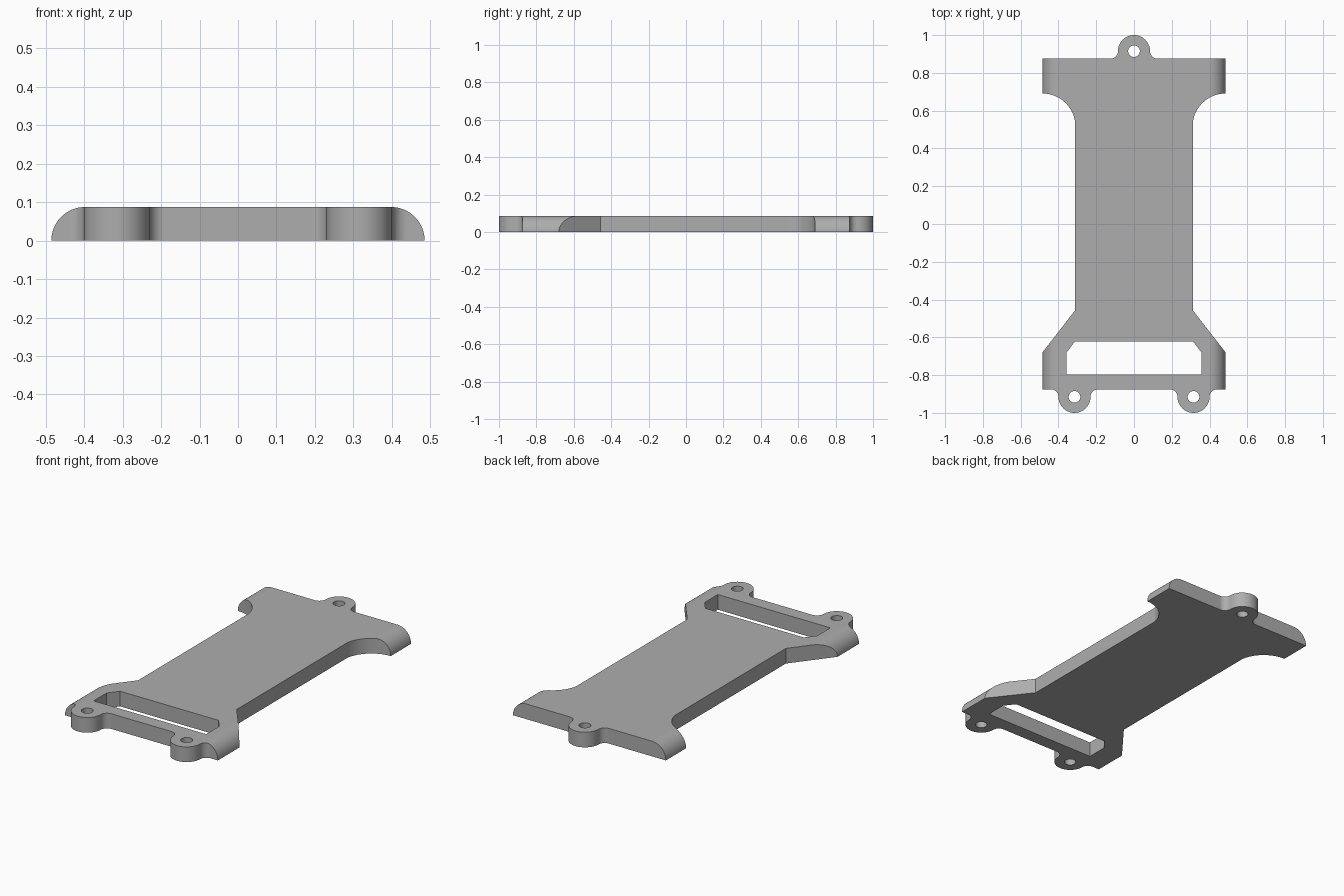
import bpy, bmesh, math
from mathutils import Vector

cube = bpy.data.objects.get("Cube")
if cube:
    bpy.data.objects.remove(cube, do_unlink=True)

HEIGHT = 0.087
HALF = 0.485
EDGE = 0.875
LUG_Y = 0.915
LUG_R = 0.085
FILLET = EDGE - LUG_Y
FILLET_R = abs(FILLET)
HOLES = [(0, LUG_Y), (0.315, -LUG_Y), (-0.315, -LUG_Y)]

grey = bpy.data.materials.new("plain grey")
grey.use_nodes = True
colour = (0.42, 0.42, 0.42, 1)
grey.diffuse_color = colour
grey.node_tree.nodes["Principled BSDF"].inputs["Base Color"].default_value = colour


def arc(cx, cy, r, start, end, n=16):
    angles = [math.radians(start + (end - start) * i / n) for i in range(n + 1)]
    return [(cx + r * math.cos(a), cy + r * math.sin(a)) for a in angles]


def mirrored(half):
    """Close a right-hand outline with its left-hand reflection."""
    return half + [(-x, y) for x, y in reversed(half) if x > 1e-5]


def prism(name, points, to_3d, low, high):
    """Extrude a flat outline between two depths."""
    bm = bmesh.new()
    verts = []
    for x, y in points:
        co = Vector(to_3d(x, y, low))
        if not verts or (co - verts[-1].co).length > 1e-5:
            verts.append(bm.verts.new(co))
    face = bm.faces.new(verts)
    shift = Vector(to_3d(0, 0, high)) - Vector(to_3d(0, 0, low))
    grown = bmesh.ops.extrude_face_region(bm, geom=[face])["geom"]
    bmesh.ops.translate(bm, vec=shift,
                        verts=[g for g in grown if isinstance(g, bmesh.types.BMVert)])
    bmesh.ops.recalc_face_normals(bm, faces=bm.faces)
    mesh = bpy.data.meshes.new(name)
    bm.to_mesh(mesh)
    bm.free()
    mesh.materials.append(grey)
    obj = bpy.data.objects.new(name, mesh)
    bpy.context.collection.objects.link(obj)
    return obj


def combine(target, tool, operation):
    """Apply a boolean, then discard the tool."""
    tool.hide_render = True
    mod = target.modifiers.new("cut", 'BOOLEAN')
    mod.operation, mod.solver, mod.object = operation, 'EXACT', tool
    bpy.ops.object.select_all(action='DESELECT')
    target.select_set(True)
    bpy.context.view_layer.objects.active = target
    bpy.ops.object.modifier_apply(modifier=mod.name)
    bpy.data.objects.remove(tool, do_unlink=True)


def plan(x, y, d):
    return (x, y, d)


def section(x, y, d):
    return (x, d, y)


# Plan outline: rear lug, scooped shoulder, waist, flared foot, front lug
outline = mirrored(
    arc(0, LUG_Y, LUG_R, 90, 0)
    + arc(0.125, LUG_Y, FILLET_R, 180, 270, 10)
    + [(0.55, EDGE), (0.55, 0.691)]
    + arc(HALF, 0.516, 0.175, 90, 170.4, 20)
    + [(0.3125, -0.458), (0.55, -0.764), (0.55, -EDGE)]
    + arc(0.44, -LUG_Y, FILLET_R, 90, 180, 10)
    + arc(0.315, -LUG_Y, LUG_R, 0, -180, 32)
    + arc(0.19, -LUG_Y, FILLET_R, 0, 90, 10))
plate = prism("mounting_plate", outline, plan, -0.1, 0.2)

# Cross-section with rounded upper side edges
rounded = mirrored(arc(HALF - HEIGHT, 0, HEIGHT, 90, 0, 16))
combine(plate, prism("side_rounding", rounded, section, -1.2, 1.2), 'INTERSECT')

# Strap slot with chamfered rear corners
slot = mirrored([(0.3125, -0.622), (0.357, -0.68), (0.357, -0.798)])
combine(plate, prism("slot_cutter", slot, plan, -0.1, 0.2), 'DIFFERENCE')

# Screw holes through the lugs
for x, y in HOLES:
    circle = arc(x, y, 0.031, 0, 360, 32)[:-1]
    combine(plate, prism("hole_cutter", circle, plan, -0.1, 0.2), 'DIFFERENCE')

# Smooth curved walls, keep crisp edges and flat caps
bpy.ops.object.shade_smooth_by_angle(angle=math.radians(25))
weighted = plate.modifiers.new("flat_caps", 'WEIGHTED_NORMAL')
weighted.keep_sharp = True
